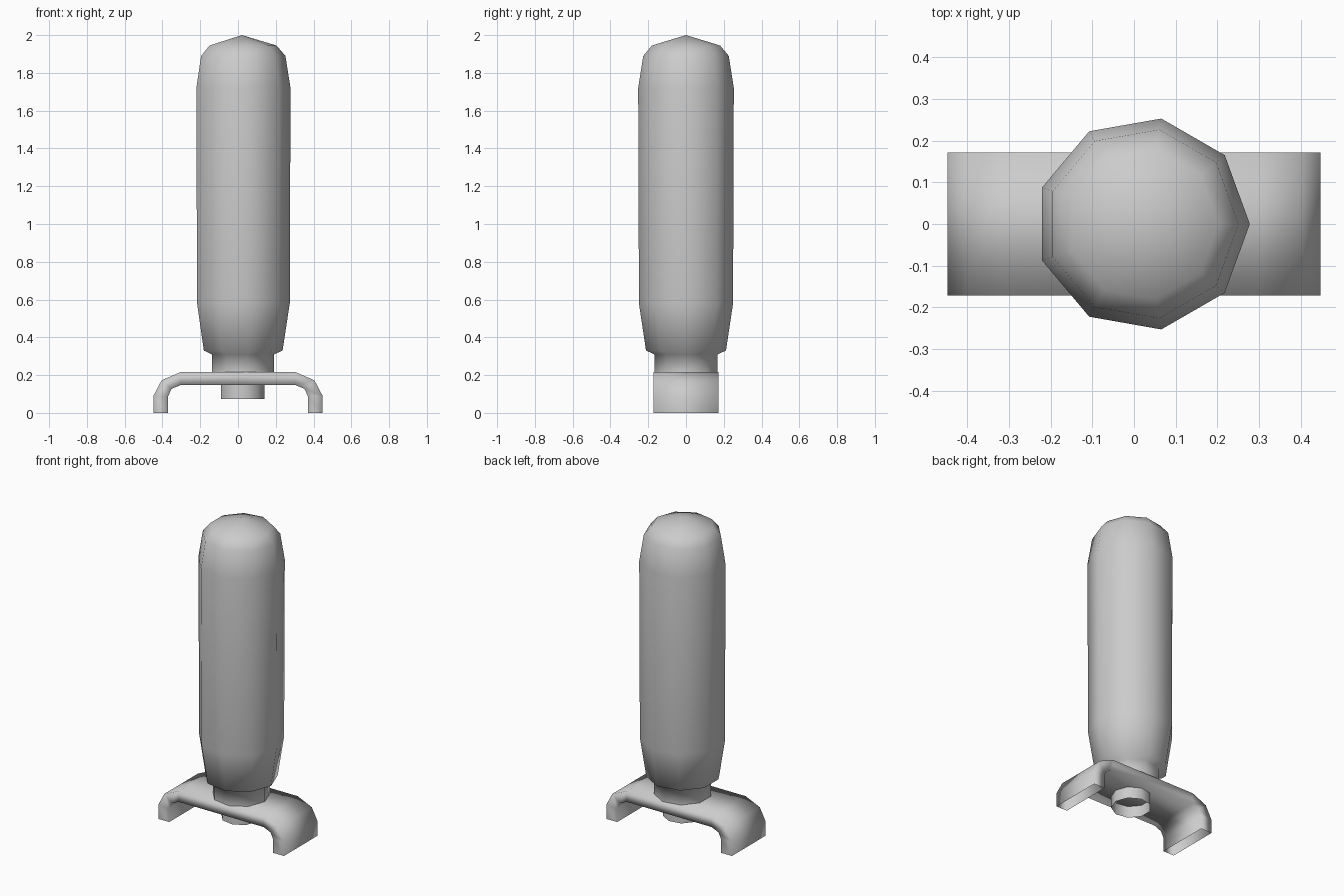
import bpy, bmesh
from math import cos, sin, tau

cube = bpy.data.objects.get("Cube")
if cube:
    bpy.data.objects.remove(cube, do_unlink=True)

grey = bpy.data.materials.new("plain grey")
grey.use_nodes = True
grey.diffuse_color = (0.6, 0.6, 0.6, 1)
grey.node_tree.nodes["Principled BSDF"].inputs["Base Color"].default_value = (0.6, 0.6, 0.6, 1)

SIDES = 9
AXIS_X = 0.021
HALF_DEPTH = 0.172


def finish(name, bm):
    """Turn a bmesh into a smooth shaded object."""
    bmesh.ops.remove_doubles(bm, verts=bm.verts, dist=1e-5)
    bmesh.ops.recalc_face_normals(bm, faces=bm.faces)
    for face in bm.faces:
        face.smooth = True
    mesh = bpy.data.meshes.new(name)
    bm.to_mesh(mesh)
    bm.free()
    mesh.materials.append(grey)
    obj = bpy.data.objects.new(name, mesh)
    bpy.context.collection.objects.link(obj)
    return obj


def lathe(name, profile):
    """Nine-sided turned surface from (radius, height) points, open at the ends."""
    bm = bmesh.new()
    rings = []
    for r, z in profile:
        if r == 0:
            rings.append([bm.verts.new((AXIS_X, 0, z))] * SIDES)
        else:
            rings.append([bm.verts.new((AXIS_X + r * cos(tau * i / SIDES),
                                        r * sin(tau * i / SIDES), z))
                          for i in range(SIDES)])
    for low, high in zip(rings, rings[1:]):
        for i in range(SIDES):
            j = (i + 1) % SIDES
            corners = [low[i], low[j], high[j], high[i]]
            bm.faces.new(list(dict.fromkeys(corners)))
    return finish(name, bm)


def bracket(name, outer, inner):
    """Arched plate with bent legs: a band of quads, hollow at the feet."""
    def mirrored(points):
        return [(-x, z) for x, z in points] + points[::-1]

    bm = bmesh.new()
    stations = []
    for (ox, oz), (ix, iz) in zip(mirrored(outer), mirrored(inner)):
        stations.append([bm.verts.new(co) for co in (
            (ox, -HALF_DEPTH, oz), (ox, HALF_DEPTH, oz),
            (ix, HALF_DEPTH, iz), (ix, -HALF_DEPTH, iz))])
    for a, b in zip(stations, stations[1:]):
        for i in range(4):
            j = (i + 1) % 4
            bm.faces.new((a[i], a[j], b[j], b[i]))
    return finish(name, bm)


# Rounded cylinder with its neck
lathe("main_body", [(0.17, 0.215), (0.17, 0.31), (0.215, 0.33), (0.253, 0.58),
                    (0.257, 1.72), (0.23, 1.89), (0.183, 1.945), (0, 2.0)])

# Short open tube under the plate
lathe("lower_tube", [(0.118, 0.073), (0.118, 0.16)])

# Plate with two bent legs
bracket("base_bracket",
        outer=[(0.448, 0), (0.448, 0.09), (0.405, 0.172), (0.305, 0.216)],
        inner=[(0.37, 0), (0.37, 0.088), (0.352, 0.127), (0.302, 0.148)])
